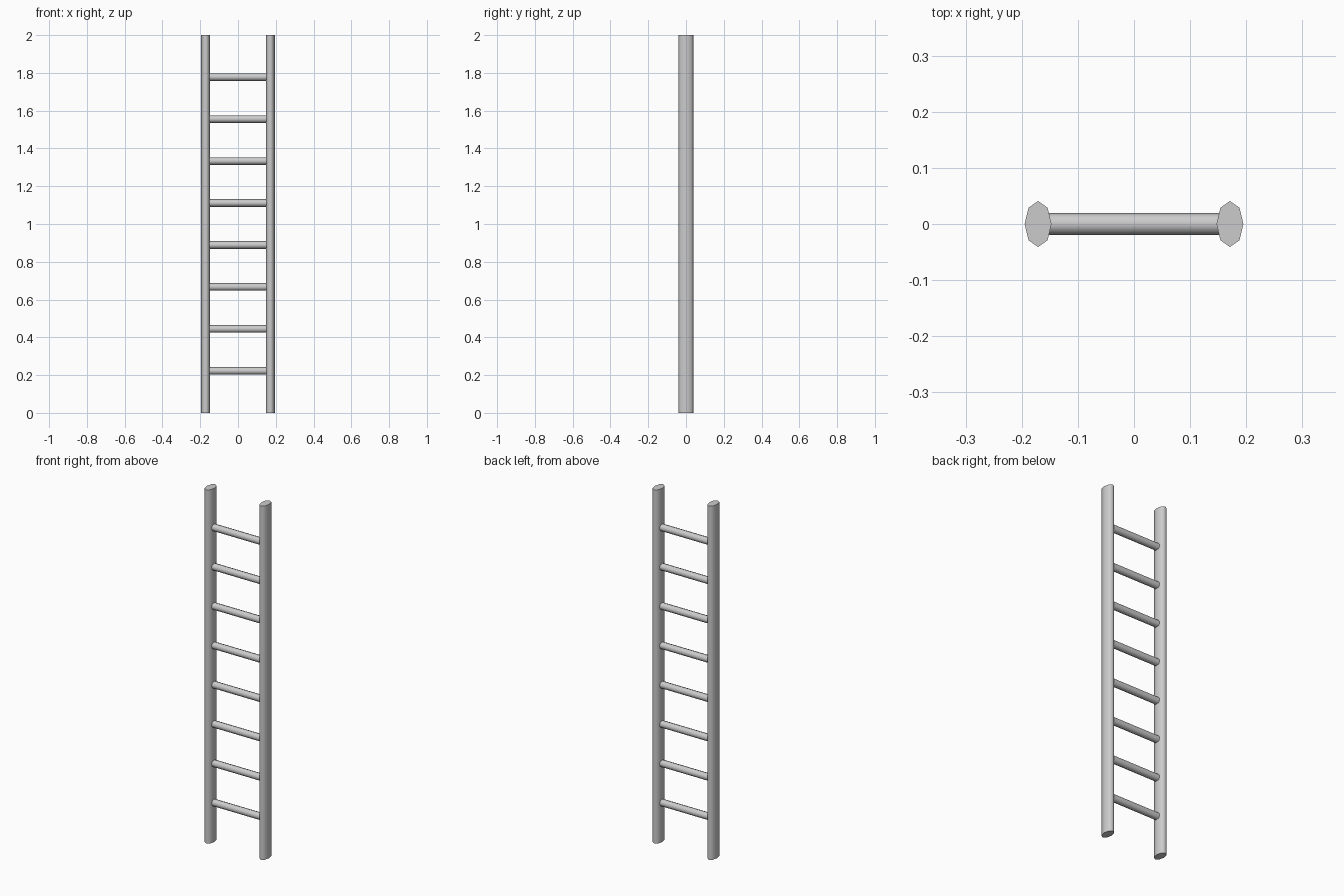
import bpy
from math import pi, radians

if "Cube" in bpy.data.objects:
    bpy.data.objects.remove(bpy.data.objects["Cube"])

SIDES = 8


def rod(name, radius, length, location, rotation=(0, 0, 0), scale=(1, 1, 1)):
    bpy.ops.mesh.primitive_cylinder_add(vertices=SIDES, radius=radius, depth=length,
                                        location=location, rotation=rotation)
    obj = bpy.context.object
    obj.name = name
    obj.scale = scale
    bpy.ops.object.transform_apply(location=False, rotation=True, scale=True)
    # rounded sides, crisp end caps
    bpy.ops.object.shade_smooth_by_angle(angle=radians(75))
    return obj


# side rails: stretched octagons, deeper than wide
for side, x in (("left", -0.171), ("right", 0.171)):
    rod(f"{side}_rail", 1, 2, (x, 0, 1), scale=(0.024, 0.041, 1))

# evenly spaced rungs, ends set into the rails
RUNGS = 8
for i in range(1, RUNGS + 1):
    rod(f"rung_{i}", 0.02, 0.33, (0, 0, 2 * i / (RUNGS + 1)), rotation=(0, pi / 2, 0))
